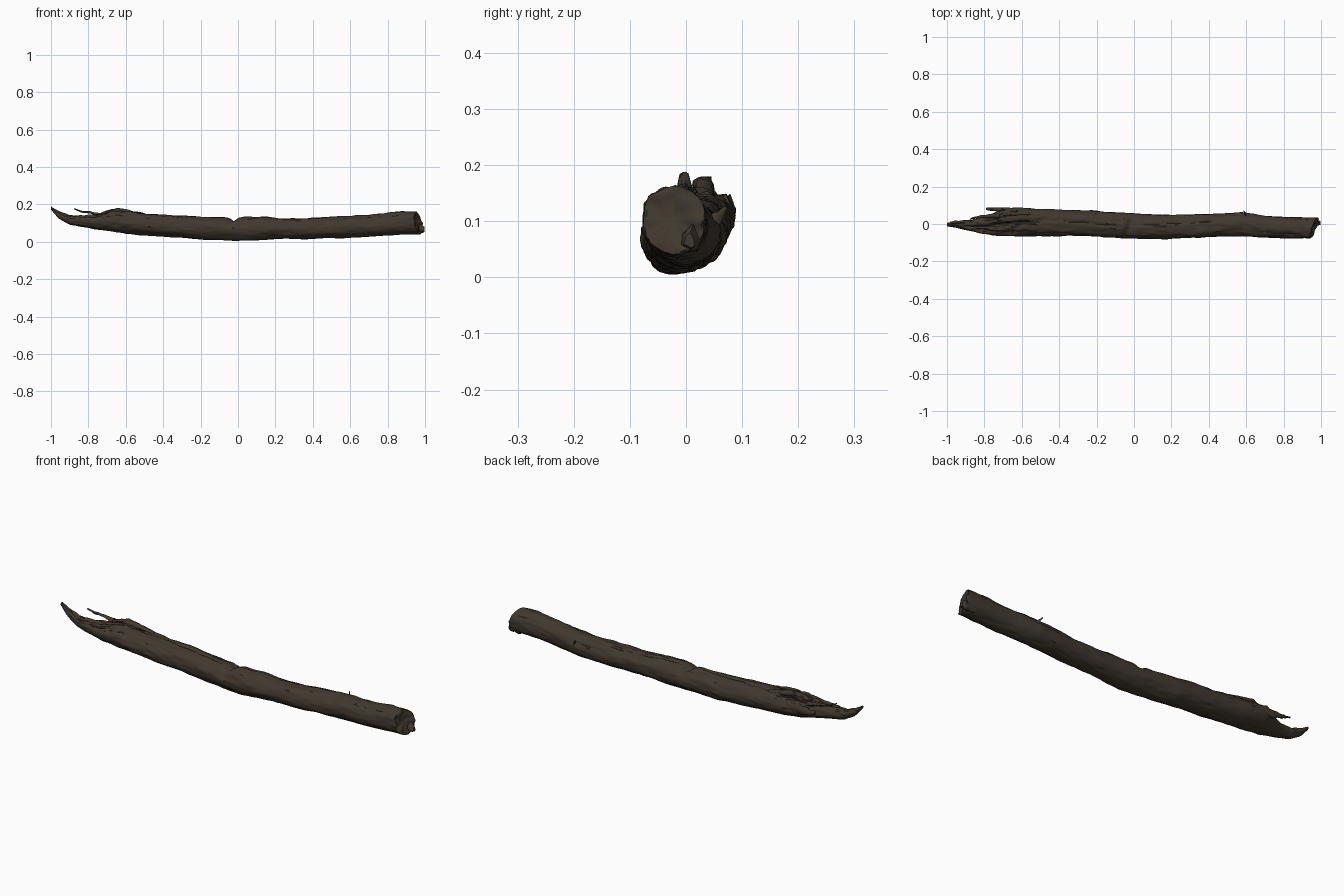
import bpy, bmesh, math
from mathutils import Vector, noise

if "Cube" in bpy.data.objects:
    bpy.data.objects.remove(bpy.data.objects["Cube"])


def material(name, colour):
    m = bpy.data.materials.new(name)
    m.use_nodes = True
    m.diffuse_color = (*colour, 1)
    bsdf = m.node_tree.nodes["Principled BSDF"]
    bsdf.inputs["Base Color"].default_value = (*colour, 1)
    bsdf.inputs["Roughness"].default_value = 0.9
    return m


bark = material("weathered_brown", (0.052, 0.040, 0.028))
crevice = material("dark_crevice", (0.018, 0.014, 0.010))

# Log outline: x, y min, y max, z min, z max
SECTIONS = [
    (-1.00, -.012, .006, .172, .188), (-.96, -.018, .014, .125, .165),
    (-.90, -.032, .020, .092, .140), (-.82, -.048, .034, .078, .142),
    (-.76, -.060, .055, .066, .148), (-.70, -.065, .082, .056, .160),
    (-.64, -.065, .086, .048, .170), (-.56, -.065, .085, .040, .160),
    (-.40, -.065, .078, .028, .146), (-.20, -.066, .070, .014, .136),
    (-.06, -.074, .058, .007, .130), (.05, -.080, .051, .006, .134),
    (.25, -.077, .050, .016, .125), (.45, -.068, .056, .018, .129),
    (.58, -.065, .061, .022, .136), (.70, -.072, .045, .029, .145),
    (.88, -.078, .036, .038, .163), (.97, -.078, .035, .042, .161)]
RINGS, SIDES = 220, 56

# Cracks: x start, x end, angle start, angle end (degrees), depth, width
CRACKS = [(-.93, -.45, 105, 80, .016, .16), (-.80, -.52, 62, 48, .014, .13),
          (-.85, -.60, 128, 140, .009, .11), (-.50, -.05, 75, 100, .007, .09),
          (-.02, .50, 85, 62, .007, .08), (-.66, -.30, 150, 138, .005, .07),
          (.55, .90, 120, 135, .004, .06), (.30, .62, 40, 25, .005, .07)]


def outline(x):
    for a, b in zip(SECTIONS, SECTIONS[1:]):
        if x <= b[0]:
            break
    t = min(1, max(0, (x - a[0]) / (b[0] - a[0])))
    return [p + (q - p) * t for p, q in zip(a[1:], b[1:])]


def crack_depth(x, ang):
    total = 0
    for x0, x1, a0, a1, depth, width in CRACKS:
        t = (x - x0) / (x1 - x0)
        if 0 < t < 1:
            centre = math.radians(a0 + (a1 - a0) * t)
            centre += .16 * noise.noise(Vector((x * 14, a0, 0)))
            fade = min(1, 5 * t, 5 * (1 - t))
            total += depth * fade * math.exp(-((ang - centre) / width) ** 2)
    # Notch across the upper side at mid length
    up = max(0, math.sin(ang))
    bend = -.02 + .02 * math.cos(ang)
    return total + .024 * up ** 2 * math.exp(-((x - bend) / .022) ** 2)


def surface(x, ang):
    y0, y1, z0, z1 = outline(x)
    c, s = math.cos(ang), math.sin(ang)
    radius = min(y1 - y0, z1 - z0) / 2
    rough = min(1, radius / .05)
    torn = min(1, max(.15, (-.42 - x) / .2)) * max(.2, s)
    n = .005 * noise.noise(Vector((x * 7, c * 1.6, s * 1.6)))
    n += .0035 * noise.noise(Vector((x * 16, c * 6, s * 6)))
    n += .012 * torn * noise.noise(Vector((x * 24, c * 4 + 9, s * 4)))
    dent = min(crack_depth(x, ang), .55 * radius)
    n = rough * n - dent
    # Slanted, uneven cut at the right end
    end = max(0, (x - .85) / .12)
    slant = end * (.020 * c - .012 * s - .008 + .008 * noise.noise(Vector((c * 2, s * 2, 5))))
    return Vector((x + slant, (y0 + y1) / 2 + c * ((y1 - y0) / 2 + n),
                   max(.001, (z0 + z1) / 2 + s * ((z1 - z0) / 2 + n)))), dent


def finish(bm, name, angle=50):
    bmesh.ops.recalc_face_normals(bm, faces=bm.faces)
    mesh = bpy.data.meshes.new(name)
    bm.to_mesh(mesh)
    bm.free()
    mesh.materials.append(bark)
    mesh.materials.append(crevice)
    ob = bpy.data.objects.new(name, mesh)
    bpy.context.collection.objects.link(ob)
    bpy.ops.object.select_all(action='DESELECT')
    ob.select_set(True)
    bpy.context.view_layer.objects.active = ob
    bpy.ops.object.shade_smooth_by_angle(angle=math.radians(angle))


def bridge(bm, a, b):
    k = len(a)
    return [bm.faces.new((a[j], a[(j + 1) % k], b[(j + 1) % k], b[j])) for j in range(k)]


# Main log
bm = bmesh.new()
rings, dents = [], []
for i in range(RINGS):
    x = -1 + 1.97 * i / (RINGS - 1)
    points = [surface(x, 2 * math.pi * (j + .5) / SIDES - math.pi / 2) for j in range(SIDES)]
    rings.append([bm.verts.new(p) for p, d in points])
    dents.append([d for p, d in points])
for i in range(RINGS - 1):
    for j, f in enumerate(bridge(bm, rings[i], rings[i + 1])):
        f.material_index = int(dents[i][j] > .0085 and rings[i][j].co.x < -.45)
bm.faces.new(rings[0])

# Rough end grain, hollowed slightly toward the middle
last = rings[-1]
middle = sum((v.co for v in last), Vector()) / SIDES
for scale in (.92, .75, .55, .35, .15):
    ring = []
    for v in rings[-1]:
        p = middle.lerp(v.co, scale)
        p.x += .012 * noise.noise(p * 35) - .006 * (1 - scale)
        ring.append(bm.verts.new(p))
    bridge(bm, last, ring)
    last = ring
bm.faces.new(last)
finish(bm, "log")


def splinter(name, path, sides=9):
    """Ragged tapering sliver through (x, y, z, half width, half height) points."""
    bm = bmesh.new()
    previous = None
    for a, b in zip(path, path[1:] + path[-1:]):
        for t in ((0, .25, .5, .75) if a != b else (0,)):
            x, y, z, w, h = (p + (q - p) * t for p, q in zip(a, b))
            ring = []
            for j in range(sides):
                ang = 2 * math.pi * j / sides
                c, s = math.cos(ang), math.sin(ang)
                r = 1 + .5 * noise.noise(Vector((x * 40, c * 2, s * 2 + y * 30)))
                ring.append(bm.verts.new((x, y + c * w * r, z + s * h * r)))
            if previous:
                bridge(bm, previous, ring)
            else:
                bm.faces.new(ring)
            previous = ring
    bm.faces.new(previous)
    finish(bm, name, 60)


# Torn slivers at the broken left end
splinter("tip_splinter", [(-.86, 0, .115, .02, .015), (-.93, .004, .135, .016, .014),
                          (-.965, .006, .150, .010, .008), (-.985, .010, .158, .003, .003)])
splinter("thin_splinter", [(-.72, .045, .14, .012, .012), (-.79, .042, .156, .008, .006),
                           (-.84, .036, .162, .007, .005), (-.875, .028, .176, .003, .004)])
splinter("back_splinter", [(-.62, .068, .115, .016, .03), (-.70, .076, .118, .012, .026),
                           (-.76, .079, .122, .009, .016), (-.79, .080, .124, .006, .009)])
splinter("front_splinter", [(-.70, -.04, .11, .018, .022), (-.80, -.042, .116, .012, .016),
                            (-.88, -.030, .122, .005, .008)])
splinter("raised_crest", [(-.50, .035, .145, .012, .008), (-.58, .032, .158, .018, .012),
                          (-.65, .030, .170, .016, .012), (-.70, .026, .160, .012, .010),
                          (-.73, .024, .152, .005, .006)])

# Jutting fibres at the right end, and the small twig stub on the back
splinter("end_sliver", [(.93, .012, .075, .018, .026), (.975, .010, .068, .015, .022),
                        (.998, .006, .064, .009, .014)])
splinter("twig_stub", [(.60, .045, .10, .012, .012), (.592, .060, .112, .006, .006),
                       (.585, .070, .122, .003, .004)])
